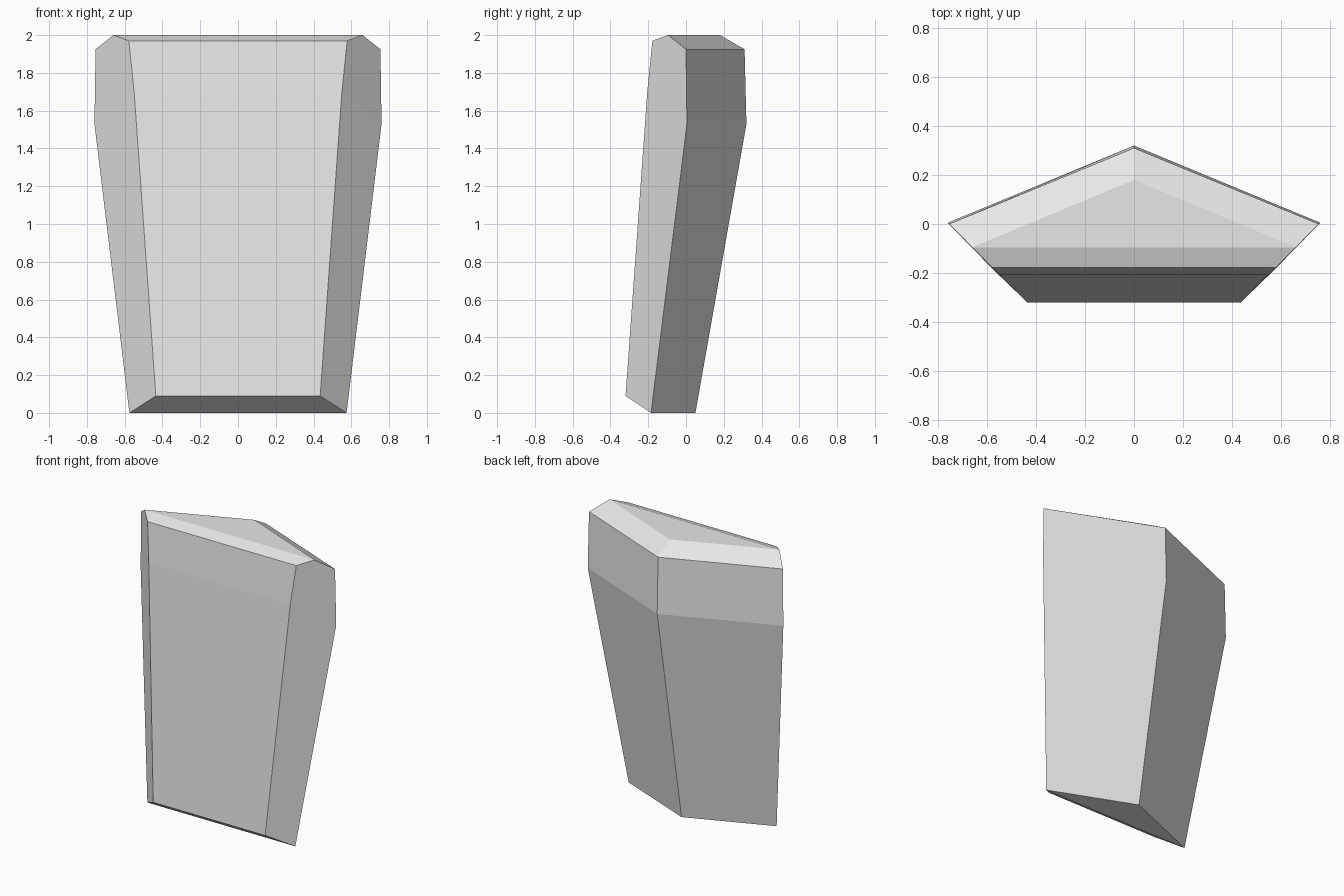
import bpy
import bmesh

cube = bpy.data.objects.get("Cube")
if cube:
    bpy.data.objects.remove(cube, do_unlink=True)

# Single grey material
grey = bpy.data.materials.new("light_grey")
grey.use_nodes = True
colour = (0.8, 0.8, 0.8, 1.0)
grey.diffuse_color = colour
grey.node_tree.nodes["Principled BSDF"].inputs["Base Color"].default_value = colour

bm = bmesh.new()


def ring(front, side, back):
    """Five-sided ring: mirrored front and side corners, one back corner."""
    def mirror(x, y, z):
        return bm.verts.new((-x, y, z)), bm.verts.new((x, y, z))
    front_r, front_l = mirror(*front)
    side_r, side_l = mirror(*side)
    return [front_r, front_l, side_l, bm.verts.new((0, *back)), side_r]


# Tapering body, from the foot up to the shoulder
foot = ring((0.435, -0.32, 0.09), (0.575, -0.185, 0), (0.05, 0))
waist = ring((0.55, -0.205, 1.7), (0.76, 0.005, 1.53), (0.32, 1.53))
shoulder = ring((0.578, -0.178, 1.97), (0.754, 0, 1.925), (0.31, 1.925))
crown_r, crown_l, crown_back = [bm.verts.new(p) for p in
                                ((-0.66, -0.095, 2), (0.66, -0.095, 2), (0, 0.18, 2))]

for low, high in ((foot, waist), (waist, shoulder)):
    for i in range(5):
        j = (i + 1) % 5
        bm.faces.new((low[i], low[j], high[j], high[i]))

# Sloped front underside and flat base
bm.faces.new((foot[0], foot[4], foot[2], foot[1]))
bm.faces.new((foot[4], foot[3], foot[2]))

# Bevelled top
fr, fl, sl, back, sr = shoulder
for corners in ((fr, fl, crown_l, crown_r), (fl, sl, crown_l),
                (sl, back, crown_back, crown_l), (back, sr, crown_r, crown_back),
                (sr, fr, crown_r), (crown_r, crown_l, crown_back)):
    bm.faces.new(corners)

bmesh.ops.recalc_face_normals(bm, faces=bm.faces)
mesh = bpy.data.meshes.new("faceted_block")
bm.to_mesh(mesh)
bm.free()
mesh.materials.append(grey)
block = bpy.data.objects.new("faceted_block", mesh)
bpy.context.collection.objects.link(block)
